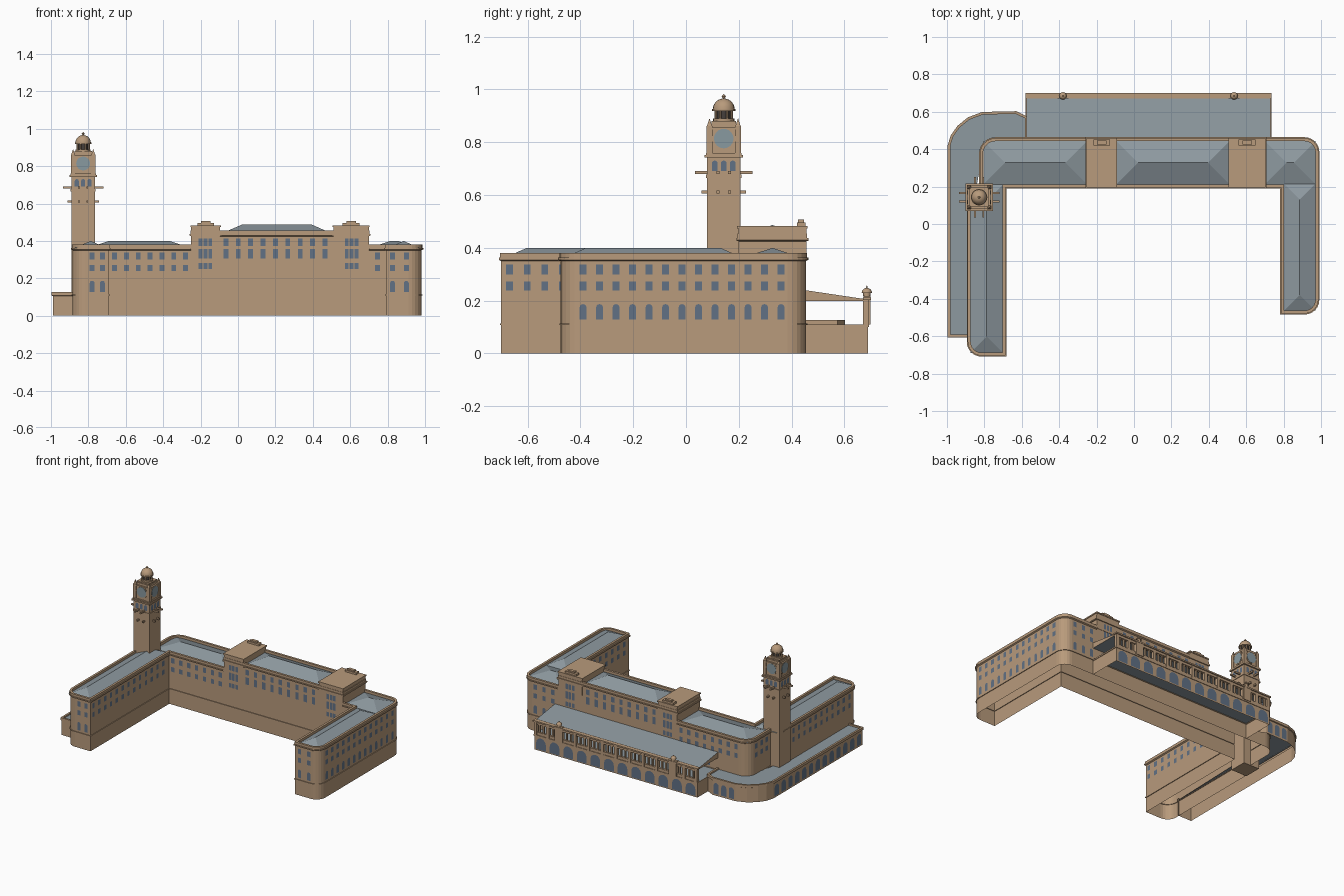
import bpy, bmesh, math
from mathutils import Vector, Matrix

old = bpy.data.objects.get("Cube")
if old:
    bpy.data.objects.remove(old)


def material(name, r, g, b):
    m = bpy.data.materials.new(name)
    m.use_nodes = True
    m.diffuse_color = (r, g, b, 1)
    m.node_tree.nodes["Principled BSDF"].inputs["Base Color"].default_value = (r, g, b, 1)
    return m


STONE = material("sandstone", .48, .325, .2)
ROOF = material("slate roof", .27, .32, .35)
GLASS = material("window glass", .12, .165, .235)
DIAL = material("clock dial", .25, .32, .35)
DARK = material("dark opening", .06, .05, .045)


def finish(name, bm, *mats, smooth=False):
    me = bpy.data.meshes.new(name)
    bm.to_mesh(me)
    bm.free()
    for m in mats:
        me.materials.append(m)
    ob = bpy.data.objects.new(name, me)
    bpy.context.collection.objects.link(ob)
    if smooth:
        bpy.ops.object.select_all(action='DESELECT')
        ob.select_set(True)
        bpy.context.view_layer.objects.active = ob
        bpy.ops.object.shade_smooth_by_angle(angle=math.radians(40))
    return ob


def box(bm, x0, x1, y0, y1, z0, z1):
    mid = Vector((x0 + x1, y0 + y1, z0 + z1)) / 2
    size = Matrix.Diagonal((x1 - x0, y1 - y0, z1 - z0, 1))
    bmesh.ops.create_cube(bm, size=1, matrix=Matrix.Translation(mid) @ size)


def square(bm, cx, cy, h, z0, z1):
    box(bm, cx - h, cx + h, cy - h, cy + h, z0, z1)


def face(bm, pts, index=0):
    f = bm.faces.new([bm.verts.new(p) for p in pts])
    f.material_index = index


def rounded(pts):
    """Corner points (x, y, radius) become a path with rounded corners."""
    out = []
    for i, (x, y, r) in enumerate(pts):
        p = Vector((x, y))
        if not r:
            out.append(p)
            continue
        a = (p - Vector(pts[i - 1][:2])).normalized()
        b = (Vector(pts[i + 1][:2]) - p).normalized()
        for k in range(7):
            t = k * math.pi / 12
            out.append(p + r * (b - a) + r * (a * math.sin(t) - b * math.cos(t)))
    return out


def sweep(bm, path, profile, closed=False):
    """Run a profile of (outward, z) along a counter-clockwise path."""
    n, rows = len(path), []
    for i, p in enumerate(path):
        a = p - path[i - 1] if closed or i else path[1] - p
        b = path[(i + 1) % n] - p if closed or i < n - 1 else a
        na, nb = (Vector((d.y, -d.x)).normalized() for d in (a, b))
        m = (na + nb) / max(1 + na.dot(nb), .3)
        rows.append([bm.verts.new((*(p + m * o), z)) for o, z in profile])
    for i in range(n if closed else n - 1):
        p, q = rows[i], rows[(i + 1) % n]
        for j in range(len(profile) - 1):
            bm.faces.new((p[j], q[j], q[j + 1], p[j + 1]))


def lathe(bm, cx, cy, profile, n=20):
    ring = [Vector((cx + math.cos(k * math.tau / n) * 1e-3, cy + math.sin(k * math.tau / n) * 1e-3))
            for k in range(n)]
    rows = [[bm.verts.new((cx + (p.x - cx) * 1e3 * r, cy + (p.y - cy) * 1e3 * r, z)) for p in ring]
            for r, z in profile]
    for a, b in zip(rows, rows[1:]):
        for k in range(n):
            bm.faces.new((a[k], a[(k + 1) % n], b[(k + 1) % n], b[k]))


def dome(r, z, h):
    return [(r * math.cos(k * math.pi / 12.5), z + h * math.sin(k * math.pi / 12.5)) for k in range(7)]


def hip(name, x0, x1, y0, y1, z0, z1):
    bm = bmesh.new()
    h = min(x1 - x0, y1 - y0) / 2
    c = [bm.verts.new(p) for p in ((x0, y0, z0), (x1, y0, z0), (x1, y1, z0), (x0, y1, z0))]
    a, b = bm.verts.new((x0 + h, y0 + h, z1)), bm.verts.new((x1 - h, y1 - h, z1))
    if x1 - x0 > y1 - y0:
        faces = ((c[0], c[1], b, a), (c[1], c[2], b), (c[2], c[3], a, b), (c[3], c[0], a))
    else:
        faces = ((c[0], c[1], a), (c[1], c[2], b, a), (c[2], c[3], b), (c[3], c[0], a, b))
    for f in faces:
        bm.faces.new(f)
    finish(name, bm, ROOF)


def windows(bm, start, end, n, z0, z1, w=.026, arch=False):
    """Evenly spaced panes on a wall whose outside is right of start to end."""
    s, e = Vector((*start, 0)), Vector((*end, 0))
    t = (e - s).normalized()
    out = Vector((t.y, -t.x, 0)) * .002
    h = w / 2
    shape = [(-h, z0), (h, z0)]
    if arch:
        shape += [(h * math.cos(k * math.pi / 6), z1 - h + h * math.sin(k * math.pi / 6)) for k in range(7)]
    else:
        shape += [(h, z1), (-h, z1)]
    for i in range(n):
        c = s.lerp(e, i / (n - 1) if n > 1 else .5) + out
        face(bm, [c + t * u + Vector((0, 0, z)) for u, z in shape])


# Main U-shaped building: west and east halves of one outline
FRONT, BACK = .20, .455
west = rounded([(-.25, BACK, 0), (-.82, BACK, .08), (-.82, .15, 0), (-.885, .15, 0), (-.885, -.70, .07),
                (-.69, -.70, 0), (-.69, FRONT, 0), (-.25, FRONT, 0)])
east = rounded([(.70, FRONT, 0), (.79, FRONT, 0), (.79, -.475, 0), (.982, -.475, .07),
                (.982, BACK, .07), (.70, BACK, 0)])
bm = bmesh.new()
sweep(bm, west + east, [(0, 0), (0, .107), (.005, .107), (.005, .113), (0, .113), (0, .36)], True)
face(bm, [(*p, .36) for p in west + east])
cornice = [(0, .35), (.009, .355), (.009, .363), (.004, .363), (.004, .38), (-.012, .38), (-.012, .36)]
for half in (west, east):
    sweep(bm, half, cornice)
finish("main_walls", bm, STONE)

# Taller middle range with its own cornice
bm = bmesh.new()
mid = [Vector(p) for p in ((-.25, FRONT), (.70, FRONT), (.70, BACK), (-.25, BACK))]
sweep(bm, mid, [(0, .36)] + [(o, z + .075) for o, z in cornice], True)
face(bm, [(*p, .435) for p in mid])
finish("middle_range", bm, STONE)

# Two roof pavilions with stepped crests
PAVILIONS = ((-.25, -.095, -.174), (.51, .70, .607))
for side, (x0, x1, c) in zip(("right", "left"), PAVILIONS):
    bm = bmesh.new()
    box(bm, x0, x1, FRONT - .002, BACK + .002, .36, .478)
    box(bm, x0 - .007, x1 + .007, FRONT - .009, BACK + .009, .426, .437)
    box(bm, x0 - .004, x1 + .004, FRONT - .006, BACK + .006, .474, .483)
    m = (x0 + x1) / 2
    box(bm, m - .045, m + .045, .42, .452, .483, .497)
    box(bm, m - .025, m + .025, .425, .447, .497, .507)
    finish(side + "_pavilion", bm, STONE)

# Hipped roofs
hip("right_wing_roof", -.875, -.70, -.69, .21, .362, .40)
hip("right_main_roof", -.805, -.25, .212, .443, .362, .40)
hip("middle_roof", -.095, .51, .212, .443, .437, .487)
hip("left_corner_roof", .70, .97, .212, .443, .362, .40)
hip("left_wing_roof", .802, .97, -.463, .215, .362, .40)

# Windows of the main building
bm = bmesh.new()
UPPER, LOWER, GROUND = (.30, .337), (.238, .272), (.128, .187)
two_rows = [((-.78, -.70), (-.725, -.70), 2), ((-.69, -.668), (-.69, .13), 13),
            ((-.66, FRONT), (-.28, FRONT), 7), ((.74, FRONT), (.75, FRONT), 1),
            ((.79, .13), (.79, -.42), 9), ((.826, -.475), (.90, -.475), 2),
            ((.982, -.39), (.982, .36), 13), ((.885, BACK), (.745, BACK), 3),
            ((-.28, BACK), (-.72, BACK), 8), ((-.82, .37), (-.82, .25), 3),
            ((-.885, .04), (-.885, -.60), 11)]
for s, e, n in two_rows:
    windows(bm, s, e, n, *UPPER)
    windows(bm, s, e, n, *LOWER)
for i in (0, 5, 6, 7):
    windows(bm, *two_rows[i], *GROUND, arch=True)
windows(bm, (.65, BACK), (-.5, BACK), 18, *GROUND, arch=True)
for y, d in ((FRONT, 1), (BACK, -1)):
    for z0, z1 in ((.374, .412), (.305, .357)):
        windows(bm, (.2 - d * .265, y), (.2 + d * .265, y), 9, z0, z1)
    for _, _, c in PAVILIONS:
        for z0, z1 in ((.374, .412), (.305, .357), (.25, .282)):
            yy = y - d * .002
            windows(bm, (c - d * .026, yy), (c + d * .026, yy), 3, z0, z1, .02)
finish("building_windows", bm, GLASS)

# Low veranda wrapping the tower corner
path = [Vector(p) for p in ((-.575, .45), (-.575, .57), (-.63, .597), (-.81, .593), (-.885, .565), (-.94, .52),
                            (-.975, .47), (-.99, .42), (-.99, -.60), (-.88, -.60))]
bm = bmesh.new()
sweep(bm, path, [(0, 0), (0, .105), (.006, .108), (.006, .127), (-.008, .127), (-.008, .115)])
face(bm, [(*p, .116) for p in path] + [(-.86, .1, .116), (-.8, .43, .116)], 1)
finish("veranda", bm, STONE, ROOF)
bm = bmesh.new()
windows(bm, (-.99, .38), (-.99, -.56), 13, .012, .092, .05, True)
windows(bm, (-.66, .5962), (-.78, .5937), 3, .012, .092, .04, True)
finish("veranda_arches", bm, GLASS)

# Rear entrance block with arched ground storey
X0, X1, BAYS = -.575, .73, 12
step = (X1 - X0) / BAYS
bm = bmesh.new()
block = [Vector(p) for p in ((X1, .45), (X1, .69), (X0, .69), (X0, .45))]
sweep(bm, block, [(0, 0), (0, .10), (.004, .10), (.004, .11), (0, .11)])
face(bm, [(*p, .11) for p in block], 1)
finish("entrance_base", bm, STONE, ROOF)
bm = bmesh.new()
windows(bm, (X1 - step / 2, .69), (X0 + step / 2, .69), BAYS, .008, .092, .078, True)
finish("entrance_arches", bm, GLASS)

# Open colonnade above it
bm = bmesh.new()
box(bm, X0, X1, .674, .69, .11, .13)
box(bm, X0, X1, .67, .692, .186, .205)
box(bm, X0 - .006, X1 + .006, .67, .70, .203, .213)
for i in range(BAYS + 1):
    x = min(max(X0 + i * step, X0 + .011), X1 - .011)
    box(bm, x - .011, x + .011, .67, .694, .11, .203)
    if i < BAYS:
        for u in (.35, .65):
            box(bm, X0 + (i + u) * step - .005, X0 + (i + u) * step + .005, .675, .688, .13, .186)
finish("colonnade", bm, STONE)

# Sloping canopy roof
bm = bmesh.new()
a, b = ([(x, .45, .198), (x, .672, .198), (x, .672, .207), (x, .45, .24)] for x in (X0, X1))
face(bm, a)
face(bm, b[::-1])
face(bm, [a[3], b[3], b[2], a[2]][::-1], 1)
face(bm, [a[0], a[1], b[1], b[0]], 1)
bmesh.ops.recalc_face_normals(bm, faces=bm.faces)
finish("canopy_roof", bm, STONE, ROOF)

# Small domed turrets on the colonnade
for side, x in (("right", -.38), ("left", .535)):
    bm = bmesh.new()
    box(bm, x - .03, x + .03, .672, .698, .11, .217)
    lathe(bm, x, .685, [(.014, .217), (.014, .23), (.02, .23)] + dome(.019, .232, .016) + [(.004, .252), (0, .257)], 12)
    finish(side + "_turret", bm, STONE, smooth=True)

# Clock tower shaft, ledges, corner piers and balcony beams
CX, CY, H = -.828, .143, .063
bm = bmesh.new()
for h, z0, z1 in ((H, 0, .745), (H + .004, .665, .678), (H + .01, .742, .752), (H + .005, .752, .760),
                  (H - .004, .76, .855), (H - .001, .848, .856), (H - .012, .856, .872), (H - .016, .872, .88)):
    square(bm, CX, CY, h, z0, z1)
for sx in (-1, 1):
    for sy in (-1, 1):
        px, py = CX + sx * (H - .009), CY + sy * (H - .009)
        square(bm, px, py, .011, .76, .862)
        bmesh.ops.create_cone(bm, segments=4, radius1=.014, radius2=0, depth=.03,
                              matrix=Matrix.Translation((px, py, .877)) @ Matrix.Rotation(math.pi / 4, 4, 'Z'))
for reach, z in ((.108, .680), (.084, .606)):
    for u in (-.022, .022):
        box(bm, CX - reach, CX + reach, CY + u - .005, CY + u + .005, z, z + .011)
        box(bm, CX + u - .005, CX + u + .005, CY - reach, CY + reach, z, z + .011)
finish("clock_tower", bm, STONE)

# Belfry windows and the four dials with raised rims
glass, dials, rims = bmesh.new(), bmesh.new(), bmesh.new()
for k in range(4):
    turn = Matrix.Rotation(k * math.pi / 2, 3, 'Z')
    s, e = (Vector((CX, CY, 0)) + turn @ Vector((u, -H, 0)) for u in (-.034, .034))
    windows(glass, s.xy, e.xy, 3, .692, .731, .022, True)
    place = (Matrix.Translation((CX, CY, .814)) @ turn.to_4x4()
             @ Matrix.Translation((0, -H + .003, 0)) @ Matrix.Rotation(math.pi / 2, 4, 'X'))
    for target, r, d in ((rims, .043, .004), (dials, .037, .008)):
        bmesh.ops.create_cone(target, cap_ends=True, segments=24, radius1=r, radius2=r, depth=d, matrix=place)
finish("belfry_windows", glass, GLASS)
finish("clock_rims", rims, STONE)
finish("clock_dials", dials, DIAL)

# Lantern and dome
bm = bmesh.new()
lathe(bm, CX, CY, [(.026, .88), (.026, .925)])
finish("lantern_core", bm, DARK, smooth=True)
bm = bmesh.new()
lathe(bm, CX, CY, [(.04, .88), (.04, .89), (.026, .89)])
for k in range(8):
    t = (k + .5) * math.tau / 8
    lathe(bm, CX + .033 * math.cos(t), CY + .033 * math.sin(t), [(.005, .888), (.005, .922)], 8)
lathe(bm, CX, CY, [(.026, .918), (.044, .918), (.044, .926)] + dome(.041, .926, .04)
      + [(.006, .97), (.008, .974), (.003, .979), (0, .982)])
finish("tower_dome", bm, STONE, smooth=True)
